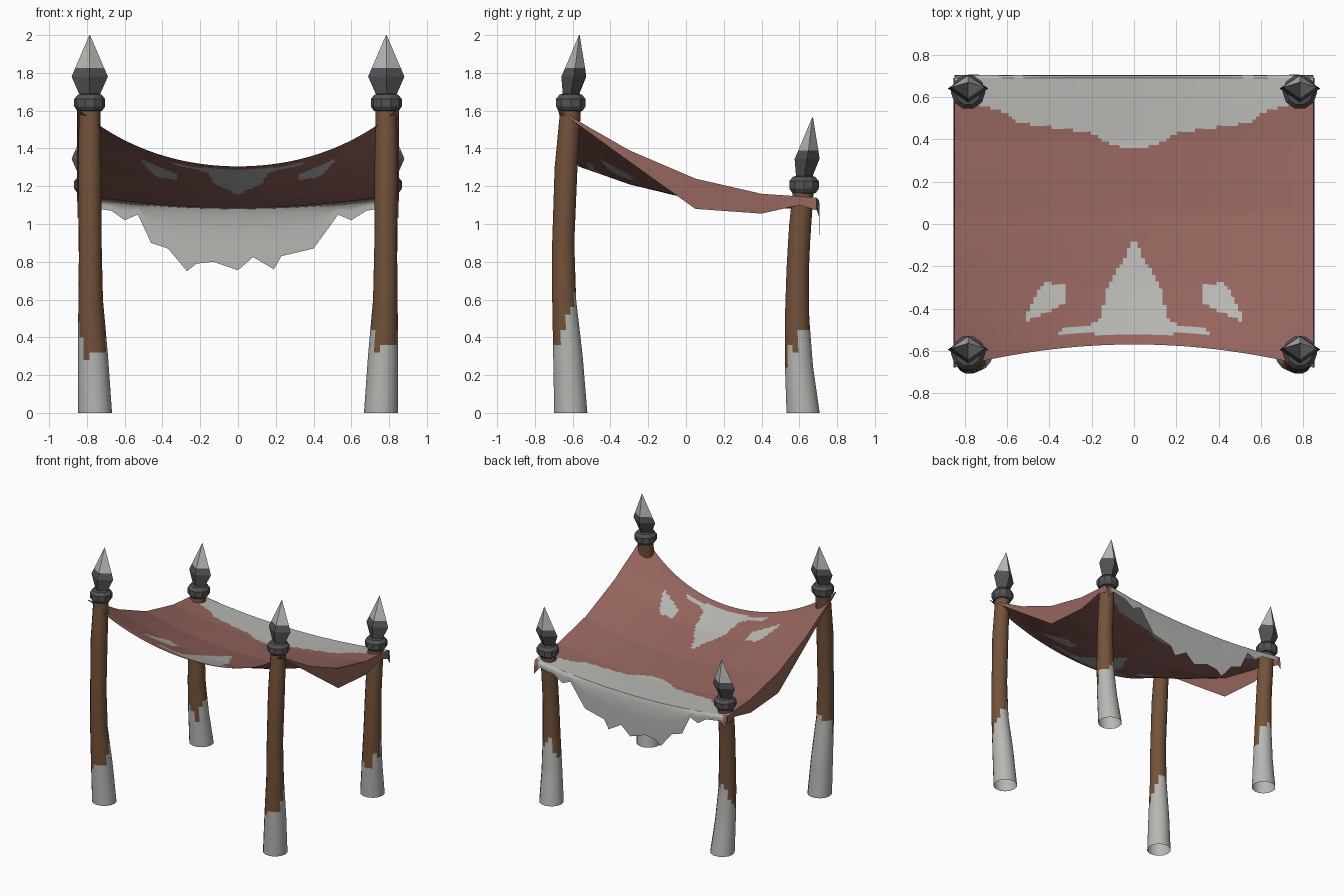
import bpy, bmesh, math, random

if "Cube" in bpy.data.objects:
    bpy.data.objects.remove(bpy.data.objects["Cube"])
random.seed(4)


def make_mat(name, rgb):
    m = bpy.data.materials.new(name)
    m.diffuse_color = (*rgb, 1)
    m.use_nodes = True
    m.node_tree.nodes["Principled BSDF"].inputs["Base Color"].default_value = m.diffuse_color
    return m


PALE = make_mat("pale_grey", (0.47, 0.47, 0.45))
RED = make_mat("faded_red_cloth", (0.30, 0.13, 0.11))
BROWN = make_mat("brown_wood", (0.17, 0.085, 0.042))
IRON = make_mat("dark_iron", (0.085, 0.085, 0.09))


def interp(pts, t):
    """Piecewise linear lookup in a list of (t, value...) rows."""
    if t <= pts[0][0]:
        return pts[0][1:]
    for a, b in zip(pts, pts[1:]):
        if t <= b[0]:
            f = (t - a[0]) / (b[0] - a[0])
            return tuple(p + (q - p) * f for p, q in zip(a[1:], b[1:]))
    return pts[-1][1:]


def finish(name, bm, mats, rule, smooth):
    for f in bm.faces:
        f.material_index = rule(f.calc_center_median())
        f.smooth = smooth
    me = bpy.data.meshes.new(name)
    bm.to_mesh(me)
    bm.free()
    for m in mats:
        me.materials.append(m)
    ob = bpy.data.objects.new(name, me)
    bpy.context.collection.objects.link(ob)
    return ob


def sheet(name, rows, mats, rule, smooth=True, closed=False):
    """Skin a grid of points; closed joins each row into a ring."""
    bm = bmesh.new()
    vs = [[bm.verts.new(p) for p in r] for r in rows]
    n = len(rows[0])
    for a, b in zip(vs, vs[1:]):
        for i in range(n if closed else n - 1):
            j = (i + 1) % n
            bm.faces.new((a[i], a[j], b[j], b[i]))
    return finish(name, bm, mats, rule, smooth)


def ring(cx, cy, z, rx, ry, n):
    return [(cx + rx * math.cos(2 * math.pi * i / n),
             cy + ry * math.sin(2 * math.pi * i / n), z) for i in range(n)]


# Posts: z, centre x, centre y, radius
FRONT = [(0, .757, -.61, .09), (.3, .768, -.625, .08), (.6, .78, -.645, .065),
         (.9, .782, -.65, .06), (1.3, .785, -.635, .062), (1.62, .785, -.61, .056)]
BACK = [(0, .757, .62, .09), (.25, .768, .598, .076), (.5, .778, .588, .066),
        (.8, .782, .592, .06), (1.0, .785, .605, .06), (1.19, .785, .622, .056)]
N = 14


def post(label, path, side, top, y_top, base, swing):
    zs = [i * .04 for i in range(20)] + [.9, 1.0] + [z for z in (1.15, 1.3, 1.45) if z < top] + [top + .02]
    rows = []
    for z in zs:
        x, y, r = interp(path, z)
        rows.append(ring(side * x, y, z, r, r, N))
    jit = [random.uniform(-.06, .06) for _ in range(N)]

    def worn(c):
        x, y, r = interp(path, c.z)
        a = math.atan2(c.y - y, c.x - side * x)
        k = int((a % (2 * math.pi)) / (2 * math.pi) * N) % N
        return 0 if c.z < base + swing * math.sin(a) + jit[k] else 1
    sheet(label + "_post", rows, [PALE, BROWN], worn, True, True)

    # Iron collar
    sx = side * .785
    prof = [(-.005, .05), (0, .066), (.022, .082), (.062, .082), (.085, .062), (.09, .04)]
    rows = [ring(sx, y_top, top + h, r, r, 10) for h, r in prof]
    sheet(label + "_collar", rows, [IRON], lambda c: 0, False, True)

    # Diamond spear finial with pale tip
    prof = [(.08, .052, .042, 0), (.18, .096, .066, .016), (.225, .077, .053, .023), (.40, .002, .002, .045)]
    rows = [ring(sx, y_top + dy, top + h, rx, ry, 4) for h, rx, ry, dy in prof]
    sheet(label + "_spear_finial", rows, [PALE, IRON],
          lambda c: 0 if c.z > top + .226 else 1, False, True)


for side, word in ((-1, "left"), (1, "right")):
    post("front_" + word, FRONT, side, 1.60, -.61, .49, .18)
    post("back_" + word, BACK, side, 1.165, .625, .38, .13)

# Canopy: y, height at the middle, height at the side edge
W = .85
SAG = [(-.68, 1.315, 1.61), (-.57, 1.305, 1.545), (-.3, 1.21, 1.39), (.05, 1.125, 1.24),
       (.4, 1.085, 1.16), (.69, 1.08, 1.14)]


def height(x, y):
    mid, edge = interp(SAG, y)
    return mid + (edge - mid) * (abs(x) / W) ** 2


# Worn outlines: band at the back, central patch (half width by y), side patches
BAND = [(0, .36), (.1, .37), (.2, .43), (.4, .46), (.55, .48), (.62, .53), (.72, .56), (.85, .62)]
PATCH = [(-.53, .0), (-.52, .36), (-.49, .34), (-.475, .2), (-.44, .155), (-.32, .135),
         (-.22, .085), (-.17, .045), (-.11, .03), (-.08, 0)]


def cloth(c):
    x, y = abs(c.x), c.y
    if y > interp(BAND, x)[0]:
        return 0
    gap = y < -.485 and x < .36 and y < -.52 + .0 * x
    if -.525 < y < -.08 and x < interp(PATCH, y)[0] and not gap:
        return 0
    if -.46 < y < -.28 and max(.33, .33 + (-.38 - y) * 2.2) < x < min(.43 + (-.28 - y) * .55, .515):
        return 0
    return 1


NX, NY = 100, 80
xs = [-W + 2 * W * i / NX for i in range(NX + 1)]
rows = []
for j in range(NY + 1):
    row = []
    for x in xs:
        y0 = -.57 - .11 * (x / W) ** 2
        y = y0 + (.69 - y0) * j / NY
        row.append((x, y, height(x, y)))
    rows.append(row)
sheet("canopy_cloth", rows, [PALE, RED], cloth)

# Side flaps hanging from the canopy edges: y, lower edge height
HEM = [(-.68, 1.605), (-.3, 1.33), (.05, 1.08), (.4, 1.055), (.6, 1.10), (.70, 1.07)]
for side, word in ((-1, "left"), (1, "right")):
    ys = [-.68, -.5, -.3, -.12, .05, .22, .4, .5, .6, .69]
    rows = [[(side * W, y, height(W, y)) for y in ys],
            [(side * (W + .003), y, interp(HEM, y)[0]) for y in ys]]
    sheet(word + "_side_flap", rows, [RED], lambda c: 0)

# Torn valance along the back edge: x, lower edge height
TORN = [(-.85, 1.03), (-.8, 1.09), (-.67, 1.07), (-.6, 1.02), (-.53, 1.05), (-.46, .90), (-.37, .87),
        (-.27, .75), (-.22, .79), (-.13, .80), (0, .755), (.08, .825), (.19, .76), (.23, .83),
        (.40, .87), (.48, .98), (.53, 1.05), (.6, 1.02), (.68, 1.07), (.8, 1.09), (.85, 1.03)]
vx = sorted(set(xs) | {p[0] for p in TORN})
rows = []
for y, f in ((.69, 0), (.703, .12), (.706, .5), (.706, 1)):
    row = []
    for x in vx:
        top = height(x, .69)
        row.append((x, y, top + (interp(TORN, x)[0] - top) * f))
    rows.append(row)
sheet("back_valance", rows, [PALE, RED], lambda c: 1 if abs(c.x) > .81 else 0)
